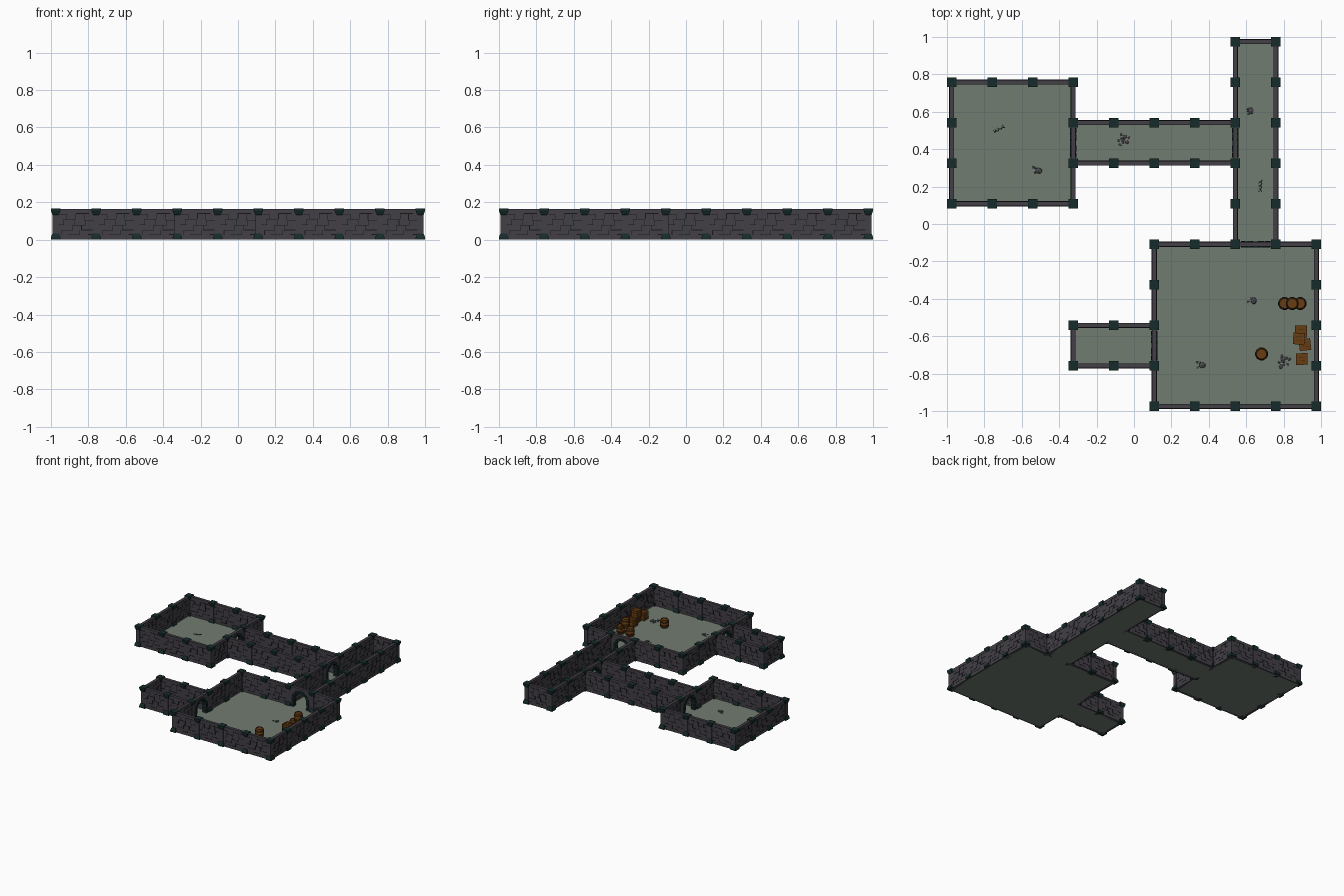
import bpy, bmesh, math, random
from mathutils import Matrix, Vector

if "Cube" in bpy.data.objects:
    bpy.data.objects.remove(bpy.data.objects["Cube"])
random.seed(4)

C = 1.95 / 9          # grid cell
H = 0.163             # wall height
T = 0.024             # wall thickness
def P(i): return (i - 4.5) * C

def mat(name, rgb):
    m = bpy.data.materials.new(name)
    m.diffuse_color = (*rgb, 1)
    m.use_nodes = True
    m.node_tree.nodes["Principled BSDF"].inputs["Base Color"].default_value = m.diffuse_color
    return m
FLOOR = mat("floor green grey", (0.165, 0.2, 0.162))
STONE = mat("wall stone", (0.054, 0.05, 0.06))
MORTAR = mat("dark mortar", (0.008, 0.008, 0.01))
TEAL = mat("dark teal stone", (0.008, 0.024, 0.024))
RUBBLE = mat("rubble grey", (0.07, 0.068, 0.078))
WOOD = mat("brown wood", (0.135, 0.045, 0.006))
BAND = mat("dark wood", (0.045, 0.017, 0.004))

def finish(bm, name, *mats):
    bmesh.ops.recalc_face_normals(bm, faces=bm.faces)
    me = bpy.data.meshes.new(name)
    bm.to_mesh(me); bm.free()
    for m in mats: me.materials.append(m)
    ob = bpy.data.objects.new(name, me)
    bpy.context.collection.objects.link(ob)
    return ob

def box(bm, M, c, s, mi=0):
    r = bmesh.ops.create_cube(bm, size=1, matrix=M @ Matrix.Translation(c) @ Matrix.Diagonal((*s, 1)))
    for f in {f for v in r["verts"] for f in v.link_faces}: f.material_index = mi

def prism(bm, M, pts, t):
    """Extrude an outline in local x-z by thickness t, centred on local y."""
    a = [bm.verts.new(M @ Vector((x, -t / 2, z))) for x, z in pts]
    b = [bm.verts.new(M @ Vector((x, t / 2, z))) for x, z in pts]
    bm.faces.new(a); bm.faces.new(b[::-1])
    for i in range(len(a)):
        j = (i + 1) % len(a)
        bm.faces.new((a[i], b[i], b[j], a[j]))

def lathe(bm, M, prof, n, mats=None):
    """Rings of (radius, z) joined and capped; mats gives a colour per band."""
    rings = [[bm.verts.new(M @ Vector((r * math.cos(k), r * math.sin(k), z)))
              for k in (2 * math.pi * (i + 0.5) / n for i in range(n))] for r, z in prof]
    for q, (a, b) in enumerate(zip(rings, rings[1:])):
        for i in range(n):
            f = bm.faces.new((a[i], a[(i + 1) % n], b[(i + 1) % n], b[i]))
            f.material_index = mats[q] if mats else 0
    bm.faces.new(rings[0][::-1]); bm.faces.new(rings[-1])

# Plan: rooms as x0, x1, y0, y1 in grid lines; doors as (x, y, vertical)
rooms = [(0, 3, 5, 8), (3, 7, 6, 7), (7, 8, 4, 9), (5, 9, 0, 4), (3, 5, 1, 2)]
doors = {(3, 6, 1), (7, 6, 1), (7, 4, 0), (5, 1, 1)}
edges = set()
bm = bmesh.new()
for x0, x1, y0, y1 in rooms:
    box(bm, Matrix(), ((P(x0) + P(x1)) / 2, (P(y0) + P(y1)) / 2, 0.003), ((x1 - x0) * C, (y1 - y0) * C, 0.006))
    for x in range(x0, x1): edges |= {(x, y0, 0), (x, y1, 0)}
    for y in range(y0, y1): edges |= {(x0, y, 1), (x1, y, 1)}
finish(bm, "floor", FLOOR)

# Walls, mortar lines, arched doorways
walls, mortar, doorw, trim = (bmesh.new() for _ in range(4))
A, SPRING = 0.062, 0.068
arch = [(A * math.cos(k), SPRING + A * math.sin(k)) for k in (math.pi * (1 - i / 10) for i in range(11))]
# Joints in one panel as x, z, length (horizontal) and x, z, height (vertical)
across = [(-.075, .135, .05), (.035, .14, .07), (-.035, .11, .06), (.07, .105, .05), (-.08, .08, .04),
          (.015, .078, .07), (-.045, .05, .06), (.06, .052, .06), (-.01, .026, .06), (.08, .028, .03)]
upright = [(-.05, .122, .026), (0, .125, .03), (.045, .122, .034), (-.065, .095, .03), (-.006, .094, .032),
           (.05, .09, .026), (-.02, .064, .028), (.03, .065, .026), (-.075, .038, .024), (.02, .039, .026)]
for x, y, v in sorted(edges):
    c = (P(x + 0.5 * (1 - v)), P(y + 0.5 * v), 0)
    M = Matrix.Translation(c) @ Matrix.Rotation(math.pi / 2 * v, 4, 'Z')
    if (x, y, v) in doors:
        h = C / 2
        prism(doorw, M, [(-h, 0), (-A, 0)] + arch + [(A, 0), (h, 0), (h, H), (-h, H)], T)
        # frame blocks around the arch
        for s in (-1, 1):
            for k in range(3):
                box(trim, M, (s * (A + .006), 0, .012 + k * .023), (.02, .036 - .004 * (k % 2), .021))
        for k in range(7):
            a = math.pi * (k + .5) / 7
            R = M @ Matrix.Translation((0, 0, SPRING)) @ Matrix.Rotation(-a, 4, 'Y')
            box(trim, R, (A + .006, 0, 0), (.02, .036 - .004 * (k % 2), .027))
    else:
        box(walls, M, (0, 0, H / 2), (C, T, H))
        for u, z, l in across: box(mortar, M, (u, 0, z), (l, T + .003, .003))
        for u, z, l in upright: box(mortar, M, (u, 0, z), (.003, T + .003, l))
finish(walls, "walls", STONE)
finish(mortar, "wall_joints", MORTAR)
finish(doorw, "doorway_walls", STONE)
finish(trim, "doorway_frames", TEAL)

# Pillars: square shafts with flared teal caps and feet
bm = bmesh.new()
corners = {(x, y) for x, y, v in edges} | {(x + 1 - v, y + v) for x, y, v in edges}
q = math.sqrt(2)
prof = [(.025, 0), (.025, .012), (.018, .032), (.0155, .034), (.0155, .133), (.018, .135), (.025, .155), (.025, .167)]
for x, y in sorted(corners):
    lathe(bm, Matrix.Translation((P(x), P(y), 0)), [(r * q, z) for r, z in prof], 4, [1, 1, 1, 0, 1, 1, 1])
for f in bm.faces:
    if abs(f.normal.z) > .99 or len({round(v.co.z, 4) for v in f.verts}) == 1: f.material_index = 1
finish(bm, "pillars", STONE, TEAL)

# Barrels, one stacked on two
bm = bmesh.new()
bp = [(.028, 0), (.031, .010), (.033, .012), (.034, .020), (.033, .022), (.035, .033), (.033, .044),
      (.034, .046), (.033, .054), (.031, .056), (.028, .066), (.024, .066), (.024, .062)]
bmats = [0, 1, 1, 1, 0, 0, 1, 1, 1, 0, 1, 1]
for x, y, z in [(.805, -.425, .006), (.888, -.425, .006), (.846, -.425, .072), (.682, -.695, .006)]:
    lathe(bm, Matrix.Translation((x, y, z)), bp, 12, bmats)
finish(bm, "barrels", WOOD, BAND)

# Crates with corner posts and plank gaps
bm = bmesh.new()
s = .058
for x, y, z, r in [(.893, -.575, .006, 0), (.914, -.645, .006, .12), (.882, -.613, .068, -.05), (.897, -.722, .006, .04)]:
    M = Matrix.Translation((x, y, z + .031)) @ Matrix.Rotation(r, 4, 'Z')
    box(bm, M, (0, 0, 0), (s, s, s))
    for ax in ('X', 'Y', 'Z'):
        R = M @ Matrix.Rotation(math.pi / 2, 4, ax) if ax != 'Z' else M
        for i in (-1, 1):
            for j in (-1, 1):
                box(bm, R, (i * .0275, j * .0275, 0), (.007, .007, .062))
    for k in (-.01, .01):
        box(bm, M, (0, k, 0), (.034, .002, s + .002), 1)
        box(bm, M, (0, 0, k), (s + .002, .034, .002), 1)
        box(bm, M, (0, 0, k), (.034, s + .002, .002), 1)
finish(bm, "crates", WOOD, BAND)

# Rubble: one large stone with small ones, or a scatter of pebbles
def stone(bm, x, y, r):
    M = Matrix.Translation((x, y, .006)) @ Matrix.Rotation(random.random() * 6, 4, 'Z') @ Matrix.Diagonal((r, r * .85, r * .6, 1))
    bmesh.ops.create_icosphere(bm, subdivisions=1, radius=1, matrix=M)
bm = bmesh.new()
for x, y in [(.64, -.41), (.365, -.755), (.625, .605), (-.51, .285)]:
    stone(bm, x, y, .021)
    for k in range(3): stone(bm, x - .02 + random.uniform(-.012, .012), y + random.uniform(-.02, .02), .008)
for x, y in [(.8, -.735), (-.06, .45)]:
    for k in range(9):
        a = k * 2.4; d = .009 * math.sqrt(k) * 1.3
        stone(bm, x + d * math.cos(a), y + d * math.sin(a), random.uniform(.008, .014))
# keep the stones above the floor underside
for v in bm.verts: v.co.z = max(v.co.z, .003)
finish(bm, "rubble", RUBBLE)

# Floor cracks: a jagged line with side branches
bm = bmesh.new()
for x, y, a in [(-.72, .505, .5), (.68, .205, 1.5)]:
    for k in range(6):
        M = Matrix.Translation((x + (k - 2.5) * .010 * math.cos(a), y + (k - 2.5) * .010 * math.sin(a), .0065))
        box(bm, M @ Matrix.Rotation(a + (-1) ** k * .6, 4, 'Z'), (0, 0, 0), (.016, .005, .002))
        box(bm, M @ Matrix.Rotation(a + random.uniform(.9, 2.2), 4, 'Z'), (.006, 0, 0), (.018, .003, .002))
finish(bm, "floor_cracks", MORTAR)
